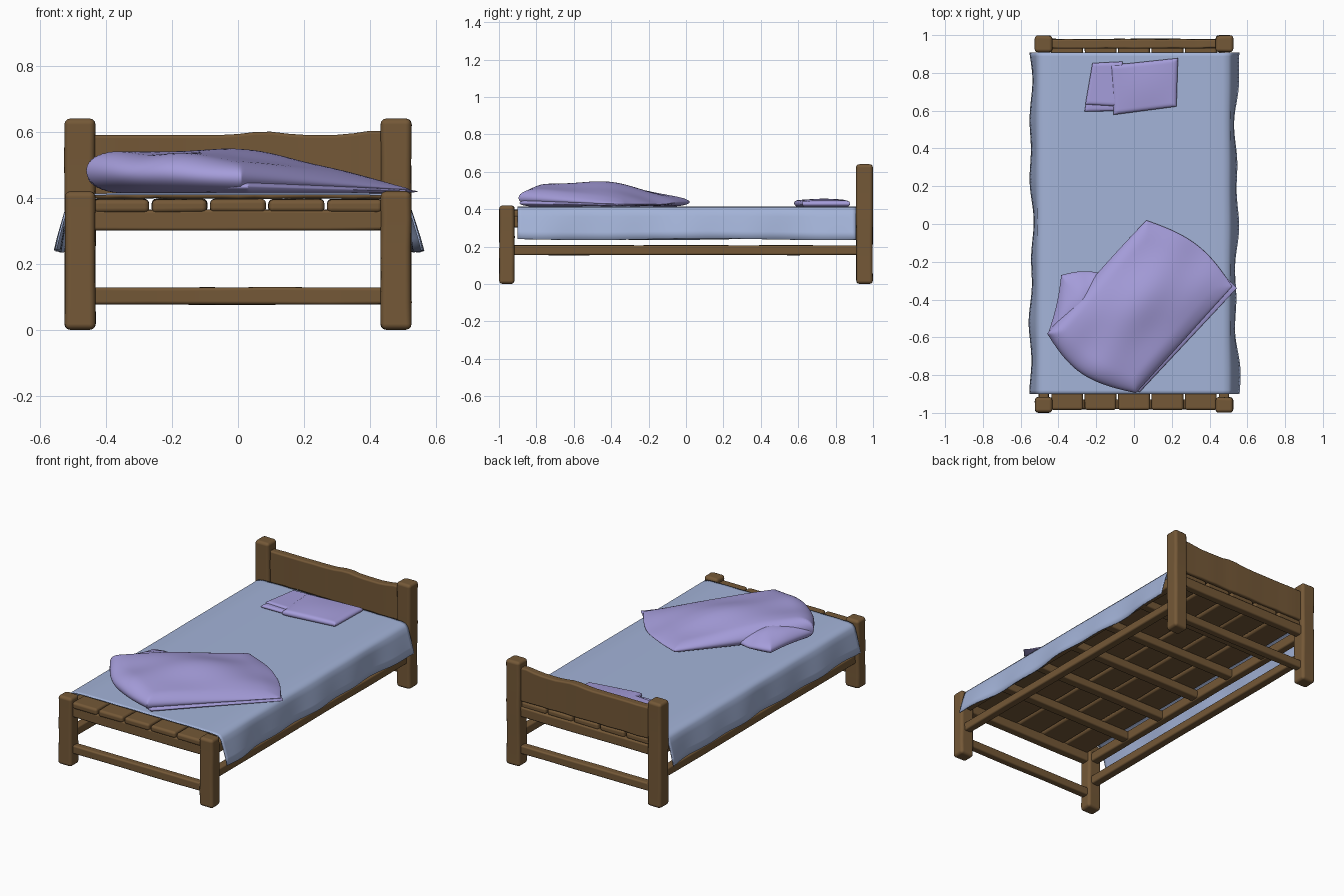
import bpy, bmesh, math, random
from mathutils import Vector

if "Cube" in bpy.data.objects:
    bpy.data.objects.remove(bpy.data.objects["Cube"])

random.seed(4)


def material(name, rgb):
    m = bpy.data.materials.new(name)
    m.diffuse_color = (*rgb, 1)
    m.use_nodes = True
    m.node_tree.nodes["Principled BSDF"].inputs["Base Color"].default_value = m.diffuse_color
    return m


WOOD = material("brown wood", (0.175, 0.098, 0.038))
SHEET = material("pale blue linen", (0.37, 0.455, 0.69))
CLOTH = material("lavender cloth", (0.375, 0.335, 0.70))


def finish(name, bm, mat):
    bmesh.ops.recalc_face_normals(bm, faces=bm.faces[:])
    for f in bm.faces:
        f.smooth = True
    me = bpy.data.meshes.new(name)
    bm.to_mesh(me)
    bm.free()
    me.materials.append(mat)
    ob = bpy.data.objects.new(name, me)
    bpy.context.collection.objects.link(ob)
    return ob


# Hand-hewn timber: a box of several rings along one axis, shrunk unevenly, with soft edges
def beam(name, lo, hi, axis, bevel=0.012, wobble=0.006, rings=6, shape=None):
    bm = bmesh.new()
    lo, hi = Vector(lo), Vector(hi)
    a, b = [i for i in range(3) if i != axis]
    loops = []
    for k in range(rings):
        t = k / (rings - 1)
        loop = []
        for sa, sb in ((0, 0), (1, 0), (1, 1), (0, 1)):
            p = Vector((0, 0, 0))
            p[axis] = lo[axis] + (hi[axis] - lo[axis]) * t
            p[a] = (lo[a], hi[a])[sa] + (1 - 2 * sa) * random.uniform(0, wobble)
            p[b] = (lo[b], hi[b])[sb] + (1 - 2 * sb) * random.uniform(0, wobble)
            if shape and sb:
                p[b] = hi[b] + shape(p[axis])
            loop.append(bm.verts.new(p))
        if loops:
            for i in range(4):
                j = (i + 1) % 4
                bm.faces.new((loops[-1][i], loops[-1][j], loop[j], loop[i]))
        loops.append(loop)
    bm.faces.new(loops[0])
    bm.faces.new(loops[-1])
    ob = finish(name, bm, WOOD)
    mod = ob.modifiers.new("soft edges", "BEVEL")
    mod.width, mod.segments = bevel, 3
    mod.limit_method, mod.angle_limit = "ANGLE", math.radians(40)
    mod.harden_normals = True
    return ob


# Posts and side rails, left and right
for side, s in (("left", -1), ("right", 1)):
    def xs(inner, outer):
        return sorted((s * inner, s * outer))
    x0, x1 = xs(0.43, 0.527)
    beam(side + "_front_post", (x0, -1, 0), (x1, -0.915, 0.42), 2, 0.018, 0.004)
    beam(side + "_back_post", (x0, 0.908, 0), (x1, 1, 0.64), 2, 0.018, 0.004)
    x0, x1 = xs(0.45, 0.505)
    beam(side + "_lower_rail", (x0, -0.93, 0.153), (x1, 0.93, 0.208), 1, 0.01, 0.003)
    beam(side + "_upper_rail", (x0, -0.93, 0.30), (x1, 0.93, 0.365), 1, 0.01, 0.003)

# End rails
for end, y in (("front", -0.955), ("back", 0.955)):
    beam(end + "_lower_rail", (-0.45, y - 0.025, 0.075), (0.45, y + 0.025, 0.13), 0, 0.01, 0.003)
    beam(end + "_upper_rail", (-0.45, y - 0.027, 0.30), (0.45, y + 0.027, 0.365), 0, 0.01, 0.003)

# Cross beams under the planks
for i in range(5):
    y = -0.62 + 0.31 * i
    beam("cross_beam_%d" % (i + 1), (-0.47, y - 0.03, 0.305), (0.47, y + 0.03, 0.36), 0, 0.01, 0.003)

# Lengthwise planks
for i in range(5):
    x = -0.354 + 0.177 * i
    beam("plank_%d" % (i + 1), (x - 0.086, -0.985, 0.353), (x + 0.086, 0.972, 0.398), 1, 0.015, 0.004, 9)

# Headboard with an uneven top
beam("headboard", (-0.45, 0.928, 0.395), (0.45, 0.98, 0.592), 0, 0.01, 0.004, 19,
     lambda x: 0.011 * math.exp(-((x - 0.08) / 0.07) ** 2)
     + 0.014 * math.exp(-((x - 0.42) / 0.07) ** 2) - 0.002)


# Sheet: flat top, rounded shoulders, flared and rippled drape
def sheet():
    bm = bmesh.new()
    half = [(0, 0.411, 0), (0.2, 0.411, 0), (0.38, 0.411, 0), (0.47, 0.409, 0),
            (0.498, 0.403, 0.05), (0.511, 0.388, 0.12), (0.518, 0.36, 0.3),
            (0.526, 0.32, 0.55), (0.534, 0.28, 0.8), (0.541, 0.239, 1)]
    profile = [(-x, z, w, -1) for x, z, w in half[:0:-1]] + [(x, z, w, 1) for x, z, w in half]
    rows = []
    n = 90
    for k in range(n + 1):
        y = -0.9 + 1.808 * k / n
        row = []
        for x, z, w, s in profile:
            ripple = 0.008 * math.sin(7 * y + 1.2 * s) + 0.006 * math.sin(17 * y + 2 * s)
            ripple += 0.012 * max(0, abs(y) - 0.6) / 0.3
            row.append(bm.verts.new((x + s * w * ripple, y, z + 0.004 * w * math.sin(5 * y + s))))
        if rows:
            for i in range(len(row) - 1):
                bm.faces.new((rows[-1][i], rows[-1][i + 1], row[i + 1], row[i]))
        rows.append(row)
    ob = finish("bed_sheet", bm, SHEET)
    mod = ob.modifiers.new("thickness", "SOLIDIFY")
    mod.thickness, mod.offset = 0.006, 0


sheet()


# Puffy cloth: four corners A B C D, bulging edges, thickness from corner heights
def puffy(name, corners, heights, bulge, base=0.413, puff=0.0, rim=0.12, wrinkle=0.0, n=44):
    bm = bmesh.new()
    A, B, C, D = [Vector(c) for c in corners]
    hA, hB, hC, hD = heights
    mid = (A + B + C + D) / 4

    def out(p, q):
        v = (p + q) / 2 - mid
        return v.normalized()
    edges = [out(A, B), out(B, C), out(C, D), out(D, A)]
    layers = ({}, {})
    for i in range(n + 1):
        for j in range(n + 1):
            # u runs from edge AB to DC, v from edge BC to AD; rows crowd at the rim
            u = 0.5 - 0.5 * math.cos(math.pi * i / n)
            v = 0.5 - 0.5 * math.cos(math.pi * j / n)
            p = (B * (1 - v) + A * v) * (1 - u) + (C * (1 - v) + D * v) * u
            su, sv = math.sin(math.pi * u), math.sin(math.pi * v)
            p = p + edges[0] * bulge[0] * sv * (1 - u) + edges[2] * bulge[2] * sv * u
            p = p + edges[1] * bulge[1] * su * (1 - v) + edges[3] * bulge[3] * su * v
            h = (hB * (1 - v) + hA * v) * (1 - u) + (hC * (1 - v) + hD * v) * u
            h += puff * su * sv
            h += wrinkle * sv * (math.sin(9 * u + 5 * v) + 0.6 * math.sin(4 * u - 13 * v))
            d = min(1, min(u, 1 - u, v, 1 - v) / rim)
            e = math.sqrt(max(0, 1 - (1 - d) ** 2))
            for layer, sign in zip(layers, (1, -1)):
                if e == 0 and sign < 0:
                    layer[i, j] = layers[0][i, j]
                else:
                    layer[i, j] = bm.verts.new((p.x, p.y, base + h / 2 + sign * e * h / 2))
    for layer in layers:
        for i in range(n):
            for j in range(n):
                bm.faces.new((layer[i, j], layer[i + 1, j], layer[i + 1, j + 1], layer[i, j + 1]))
    return finish(name, bm, CLOTH)


# Crumpled blanket: lower layer, puffy upper layer and the folded-under lobe
puffy("blanket_lower_layer", [(-0.40, -0.60), (0.03, -0.89), (0.545, -0.34), (0.08, 0.0)],
      (0.04, 0.04, 0.012, 0.03), (0.03, 0.0, 0.03, 0.0))
puffy("blanket_upper_layer", [(-0.46, -0.58), (0.01, -0.895), (0.52, -0.33), (0.065, 0.02)],
      (0.135, 0.09, 0.02, 0.045), (0.075, 0.0, 0.06, 0.01), base=0.415, puff=0.05, wrinkle=0.007)
puffy("blanket_folded_lobe", [(-0.455, -0.58), (-0.15, -0.62), (-0.14, -0.27), (-0.385, -0.27)],
      (0.10, 0.09, 0.07, 0.07), (0.0, 0.0, 0.02, -0.01), puff=0.02, rim=0.3, wrinkle=0.004, n=28)

# Folded cloth near the headboard
puffy("small_cloth_under_fold", [(-0.262, 0.595), (0.0, 0.60), (0.0, 0.85), (-0.22, 0.852)],
      (0.022, 0.022, 0.022, 0.022), (0, 0, 0, 0), rim=0.06, n=20)
puffy("small_cloth_left_fold", [(-0.258, 0.632), (-0.05, 0.62), (-0.06, 0.86), (-0.22, 0.852)],
      (0.03, 0.034, 0.034, 0.03), (0, 0, 0, 0), rim=0.06, n=20)
puffy("small_cloth_top_fold", [(-0.108, 0.578), (0.225, 0.622), (0.233, 0.878), (-0.125, 0.84)],
      (0.036, 0.03, 0.032, 0.04), (0, 0, 0, 0), puff=0.008, rim=0.07, n=24)
